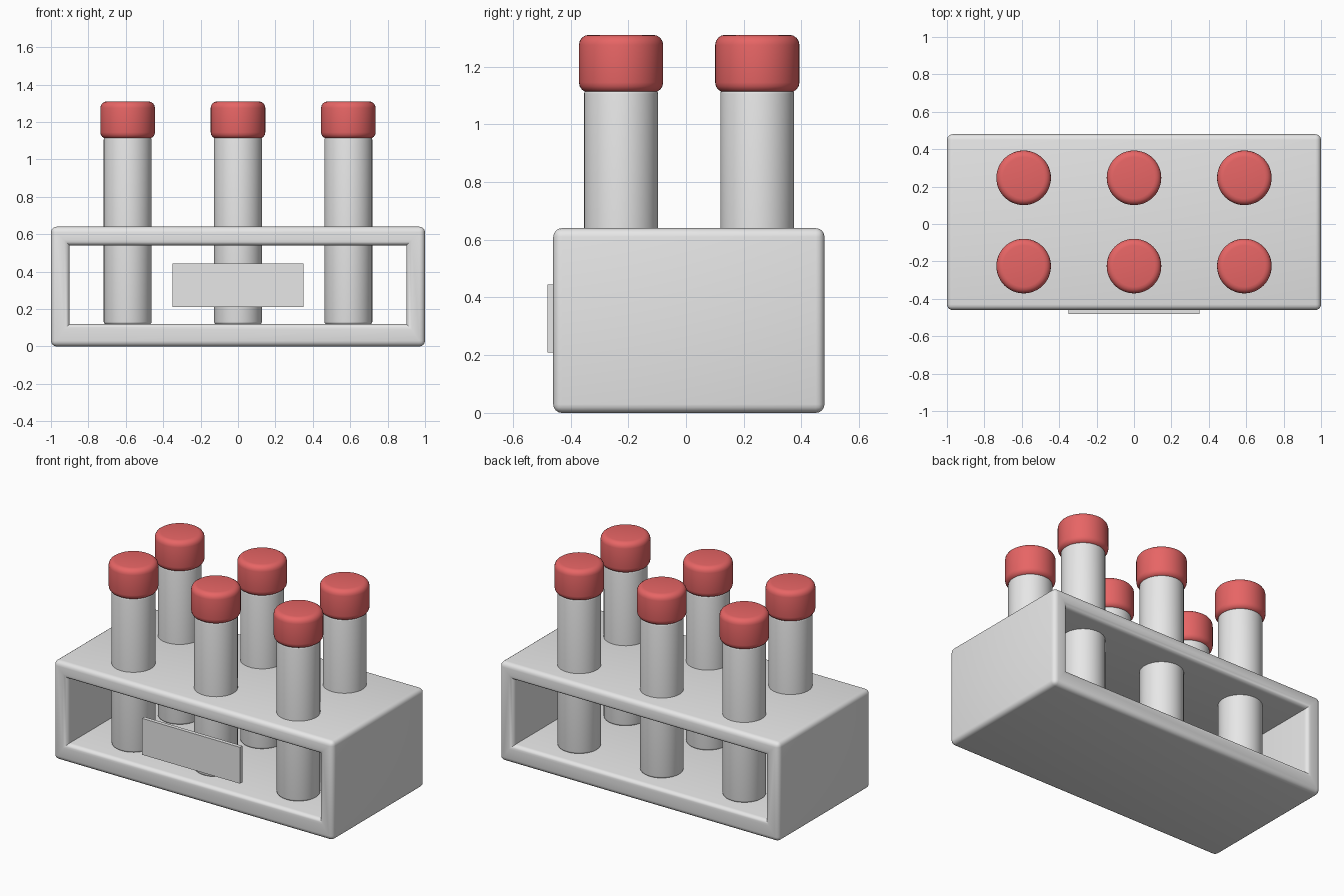
import bpy, bmesh, math
from mathutils import Vector

if "Cube" in bpy.data.objects:
    bpy.data.objects.remove(bpy.data.objects["Cube"])


def material(name, col):
    m = bpy.data.materials.new(name)
    m.diffuse_color = (*col, 1)
    m.use_nodes = True
    m.node_tree.nodes["Principled BSDF"].inputs["Base Color"].default_value = m.diffuse_color
    return m


GREY = material("light grey", (0.8, 0.8, 0.8))
RED = material("cap red", (0.8, 0.13, 0.13))


def finish(name, bm, mat, smooth=True):
    bmesh.ops.recalc_face_normals(bm, faces=bm.faces[:])
    me = bpy.data.meshes.new(name)
    bm.to_mesh(me)
    bm.free()
    ob = bpy.data.objects.new(name, me)
    bpy.context.collection.objects.link(ob)
    me.materials.append(mat)
    if smooth:
        bpy.ops.object.select_all(action='DESELECT')
        ob.select_set(True)
        bpy.context.view_layer.objects.active = ob
        bpy.ops.object.shade_smooth_by_angle(angle=math.radians(35))
    return ob


def capsule_cylinder(name, x, y, z0, z1, r, bev, mat):
    """Lathed cylinder with rounded rims."""
    prof = [(0, z0)]
    n = 4
    for i in range(n + 1):
        a = math.pi / 2 * i / n
        prof.append((r - bev + bev * math.sin(a), z0 + bev - bev * math.cos(a)))
    for i in range(n + 1):
        a = math.pi / 2 * i / n
        prof.append((r - bev + bev * math.cos(a), z1 - bev + bev * math.sin(a)))
    prof.append((0, z1))
    bm = bmesh.new()
    vs = [bm.verts.new((p[0], 0, p[1])) for p in prof]
    es = [bm.edges.new(e) for e in zip(vs, vs[1:])]
    bmesh.ops.spin(bm, geom=vs + es, cent=(0, 0, 0), axis=(0, 0, 1),
                   angle=math.tau, steps=48, use_duplicate=False)
    bmesh.ops.remove_doubles(bm, verts=bm.verts[:], dist=1e-5)
    bmesh.ops.translate(bm, verts=bm.verts[:], vec=(x, y, 0))
    finish(name, bm, mat)


# Rack: rectangular tube open at front and back, rounded convex edges
Y0, Y1 = -0.46, 0.48
bm = bmesh.new()
outer = [(-1, 0), (1, 0), (1, 0.64), (-1, 0.64)]
inner = [(-0.9, 0.12), (0.9, 0.12), (0.9, 0.54), (-0.9, 0.54)]
rings = {(k, y): [bm.verts.new((px, y, pz)) for px, pz in pts]
         for k, pts in (("o", outer), ("i", inner)) for y in (Y0, Y1)}
for i in range(4):
    j = (i + 1) % 4
    for a, b in ((("o", Y0), ("o", Y1)), (("i", Y0), ("i", Y1)),
                 (("o", Y0), ("i", Y0)), (("o", Y1), ("i", Y1))):
        ra, rb = rings[a], rings[b]
        bm.faces.new((ra[i], ra[j], rb[j], rb[i]))
bmesh.ops.recalc_face_normals(bm, faces=bm.faces[:])
edges = [e for e in bm.edges if e.is_convex and e.calc_face_angle() > 0.5]
bmesh.ops.bevel(bm, geom=edges, offset=0.03, segments=4, profile=0.5,
                affect='EDGES', clamp_overlap=True)
finish("rack", bm, GREY)

# Label plate in front of the opening
bm = bmesh.new()
bmesh.ops.create_cube(bm, size=1)
for v in bm.verts:
    v.co = Vector((v.co.x * 0.70, v.co.y * 0.025 - 0.4675, v.co.z * 0.235 + 0.327))
finish("label_plate", bm, GREY, smooth=False)

# Six tubes with caps
for row, y in (("front", -0.225), ("back", 0.247)):
    for col, x in (("left", -0.59), ("middle", 0), ("right", 0.59)):
        capsule_cylinder(f"tube_{row}_{col}", x, y, 0.118, 1.12, 0.128, 0.014, GREY)
        capsule_cylinder(f"cap_{row}_{col}", x, y, 1.11, 1.31, 0.146, 0.035, RED)
